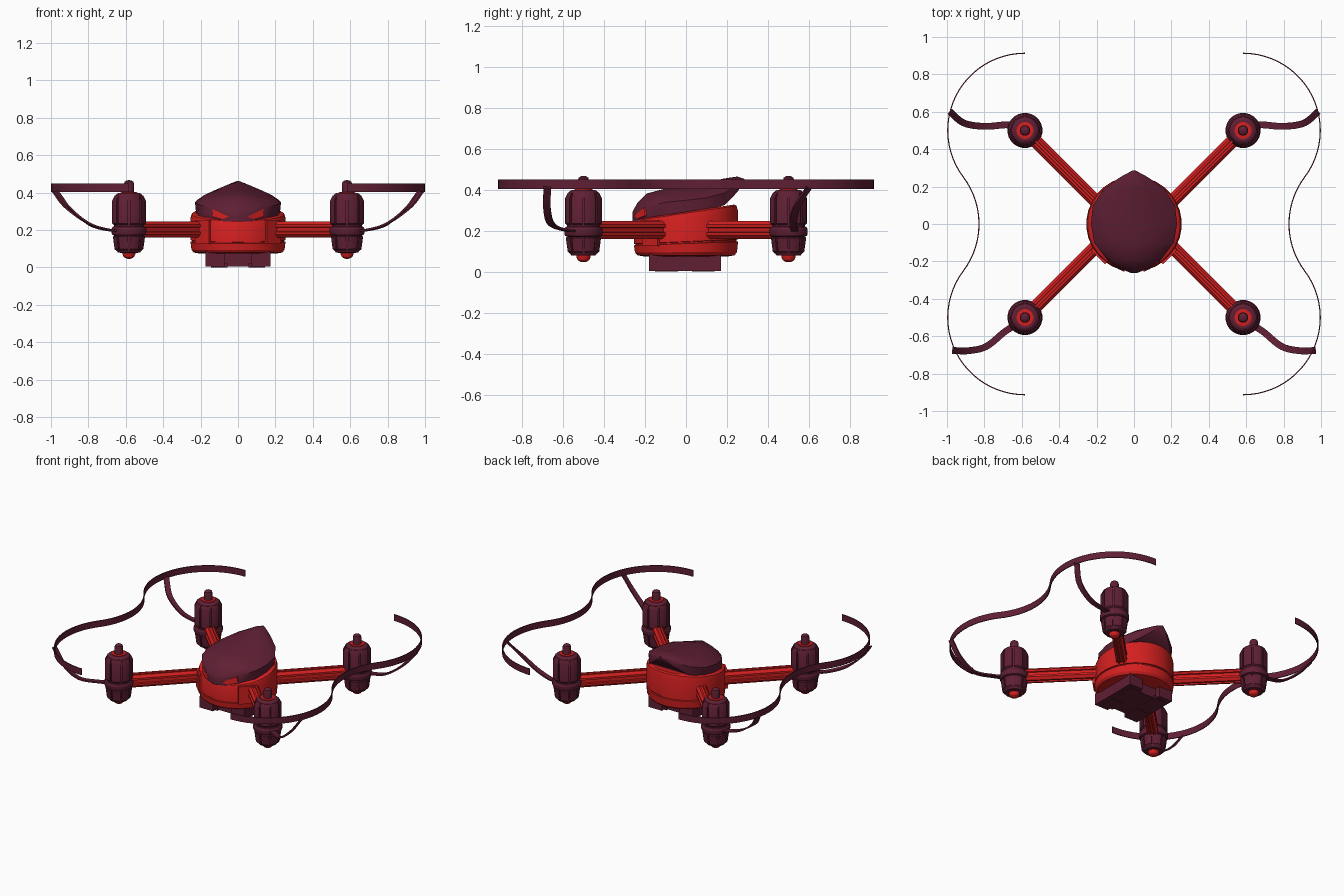
import bpy, bmesh, math
from mathutils import Vector

if "Cube" in bpy.data.objects:
    bpy.data.objects.remove(bpy.data.objects["Cube"])

def material(name, rgb):
    m = bpy.data.materials.new(name)
    m.diffuse_color = (*rgb, 1)
    m.use_nodes = True
    m.node_tree.nodes["Principled BSDF"].inputs["Base Color"].default_value = m.diffuse_color
    return m

RED = material("bright red", (0.66, 0.014, 0.014))
DARK = material("dark maroon", (0.115, 0.014, 0.034))

def make(name, verts, faces, mat, angle=30):
    me = bpy.data.meshes.new(name)
    me.from_pydata([tuple(v) for v in verts], [], faces)
    bm = bmesh.new()
    bm.from_mesh(me)
    bmesh.ops.remove_doubles(bm, verts=bm.verts, dist=1e-5)
    bmesh.ops.recalc_face_normals(bm, faces=bm.faces)
    bm.to_mesh(me)
    bm.free()
    me.materials.append(mat)
    ob = bpy.data.objects.new(name, me)
    bpy.context.collection.objects.link(ob)
    bpy.ops.object.select_all(action='DESELECT')
    ob.select_set(True)
    bpy.context.view_layer.objects.active = ob
    bpy.ops.object.shade_smooth_by_angle(angle=math.radians(angle))
    return ob

def loft(name, rings, mat, angle=30):
    """Bridge equal-sized closed rings and cap both ends."""
    n = len(rings[0])
    verts = [v for r in rings for v in r]
    faces = [(i*n + j, i*n + (j+1) % n, (i+1)*n + (j+1) % n, (i+1)*n + j)
             for i in range(len(rings)-1) for j in range(n)]
    faces += [tuple(range(n)), tuple(range(len(verts)-n, len(verts)))]
    return make(name, verts, faces, mat, angle)

def lathe(name, profile, mat, center=(0, 0), seg=24, warp=None):
    rings = []
    for r, z in profile:
        ring = []
        for k in range(seg):
            a = 2*math.pi*(k + 0.5)/seg
            v = Vector((center[0] + r*math.cos(a), center[1] + r*math.sin(a), z))
            ring.append(warp(v) if warp else v)
        rings.append(ring)
    return loft(name, rings, mat)

def prism(name, outline, z0, z1, mat):
    return loft(name, [[(x, y, z0) for x, y in outline], [(x, y, z1) for x, y in outline]], mat)

def ribbon(name, path, width, thick, mat, upright):
    """Flat strip along a path, standing on edge or lying flat."""
    rings, up = [], Vector((0, 0, 1))
    for i, p in enumerate(path):
        t = (path[min(i+1, len(path)-1)] - path[max(i-1, 0)]).normalized()
        side = t.cross(up).normalized()
        w, n = (up, side) if upright else (side, side.cross(t).normalized())
        w, n = w*width/2, n*thick/2
        rings.append([p+w+n, p-w+n, p-w-n, p+w-n])
    return loft(name, rings, mat)

def smooth_path(pts, steps=6):
    pts = [Vector(p) for p in pts]
    out, q = [], [2*pts[0]-pts[1]] + pts + [2*pts[-1]-pts[-2]]
    for i in range(1, len(q)-2):
        a, b, c, d = q[i-1:i+3]
        for s in range(steps):
            t = s/steps
            out.append(0.5*(2*b + (c-a)*t + (2*a-5*b+4*c-d)*t*t + (3*b-a-3*c+d)*t**3))
    return out + [pts[-1]]

# Body: round shell whose rim slopes up to the rear
def tilt(v):
    k = max(0, min(1, (v.z - 0.09)/0.2))
    v.z += 0.15*v.y*k
    return v
lathe("body_shell", [(0.21, 0.075), (0.238, 0.08), (0.25, 0.095), (0.255, 0.137), (0.247, 0.139),
                     (0.247, 0.145), (0.254, 0.147), (0.254, 0.265), (0.248, 0.285), (0.236, 0.292)],
      RED, seg=32, warp=tilt)

# Hood: stations of y, half width, ridge, side and bottom heights
stations = [(-0.262, 0.015, 0.29, 0.275, 0.245), (-0.237, 0.08, 0.335, 0.295, 0.245),
            (-0.19, 0.145, 0.382, 0.318, 0.25), (-0.1, 0.213, 0.405, 0.338, 0.265),
            (0, 0.23, 0.42, 0.348, 0.28), (0.1, 0.22, 0.436, 0.36, 0.298),
            (0.19, 0.16, 0.455, 0.385, 0.325), (0.25, 0.075, 0.464, 0.42, 0.388),
            (0.285, 0.01, 0.452, 0.445, 0.44)]
def hood_ring(y, w, top, mid, bot):
    half = [(0.97*w, bot), (w, mid), (0.82*w, mid + 0.36*(top-mid)), (0.45*w, mid + 0.72*(top-mid))]
    return ([Vector((x, y, z)) for x, z in half] + [Vector((0, y, top))] +
            [Vector((-x, y, z)) for x, z in reversed(half)])
loft("hood", [hood_ring(*s) for s in stations], DARK, 35)

# Foot block under the body, notched front and back
foot = [(0.07, -0.18), (0.175, -0.18), (0.175, 0.17), (0.07, 0.17), (0.07, 0.13)]
foot = [(0.07, -0.14)] + foot
prism("foot_block", foot + [(-x, y) for x, y in reversed(foot)], 0.004, 0.085, DARK)
for s in (-1, 1):
    for y, n in ((-0.09, "front"), (0.09, "rear")):
        prism("foot_pad_" + n, [(s*(0.1 + dx), y + dy) for dx, dy in
              ((-0.045, -0.06), (0.045, -0.06), (0.045, 0.05), (-0.045, 0.05))], 0, 0.02, DARK)

# Arm section with a groove on every side
quarter = [(0.026, 0.01), (0.035, 0.013), (0.035, 0.026), (0.02, 0.043), (0.009, 0.043), (0.007, 0.034)]
section = (quarter + [(-x, z) for x, z in reversed(quarter)] +
           [(-x, -z) for x, z in quarter] + [(x, -z) for x, z in reversed(quarter)])

for sx in (-1, 1):
    # Eyes on the front of the hood
    def hood_front(x):
        return -0.237 + (x - 0.08)*(0.72 if x > 0.08 else 0.4)
    eye = [(0.135, 0.312), (0.05, 0.272), (0.085, 0.257), (0.14, 0.273)]
    loft("eye", [[(sx*x, hood_front(x) + d, z) for x, z in eye] for d in (-0.007, 0.012)], RED)

    # Propeller guard: arcs around both motors joined by a reverse curve
    R, A = 0.413, math.radians(37)
    half = [(0.583 + R*math.cos(a), 0.5 + R*math.sin(a))
            for a in [math.pi/2 + (-A - math.pi/2)*i/24 for i in range(25)]]
    cx = 0.583 + 0.5/math.tan(A)
    rr = 0.5/math.sin(A) - R
    half += [(cx - rr*math.cos(a), rr*math.sin(a)) for a in [A*(1 - i/8) for i in range(1, 9)]]
    path = half + [(x, -y) for x, y in reversed(half[:-1])]
    ribbon("propeller_guard", [Vector((sx*x, y, 0.426)) for x, y in path], 0.045, 0.006, DARK, True)

    # Guard struts, bent differently front and rear
    front = [(0.63, -0.54, 0.2), (0.69, -0.575, 0.2), (0.79, -0.655, 0.23), (0.89, -0.678, 0.31), (0.968, -0.676, 0.412)]
    rear = [(0.63, 0.525, 0.2), (0.69, 0.53, 0.203), (0.80, 0.522, 0.235), (0.91, 0.54, 0.315), (0.983, 0.6, 0.412)]
    for n, pts in (("front_strut", front), ("rear_strut", rear)):
        ribbon(n, smooth_path([(sx*x, y, z) for x, y, z in pts]), 0.036, 0.01, DARK, False)

    for sy in (-1, 1):
        c = (sx*0.583, sy*0.5)
        # Arm running diagonally from the body to the motor
        d, p = Vector((sx, sy, 0)).normalized(), Vector((-sy, sx, 0)).normalized()
        start, end = Vector((sx*0.16, sy*0.077, 0.203)), Vector((*c, 0.203)) - d*0.05
        loft("arm", [[q + p*w + Vector((0, 0, h)) for w, h in section] for q in (start, end)], RED)
        # Arm root panel on the front corners of the shell
        if sy < 0:
            m = Vector((sx*0.186, -0.171, 0))
            prism("cheek_panel", [(m + p*a + d*b)[:2] for a, b in
                  ((-0.053, -0.06), (0.053, -0.06), (0.053, 0.009), (-0.053, 0.009))], 0.125, 0.25, RED)
        # Motor casing, with raised ribs leaving vertical grooves
        lathe("motor_casing", [(0.04, 0.078), (0.06, 0.08), (0.07, 0.095), (0.078, 0.17), (0.09, 0.175),
                               (0.094, 0.185), (0.094, 0.207), (0.088, 0.217), (0.081, 0.22), (0.081, 0.365),
                               (0.07, 0.39), (0.058, 0.398), (0.042, 0.398)], DARK, c)
        for k in range(8):
            angs = [math.tau*(k + f)/8 for f in (0.08, 0.36, 0.64, 0.92)]
            for n, prof in (("upper_rib", [(0.078, 0.225), (0.09, 0.235), (0.09, 0.358), (0.076, 0.385)]),
                            ("lower_rib", [(0.066, 0.088), (0.077, 0.098), (0.086, 0.165), (0.07, 0.176)])):
                rings = []
                for r, z in prof:
                    rings.append([(c[0] + q*math.cos(a), c[1] + q*math.sin(a), z)
                                  for q, aa in ((r, angs), (0.055, angs[::-1])) for a in aa])
                loft("motor_" + n, rings, DARK)
        # Red collar, shaft and light dome
        lathe("motor_collar", [(0.045, 0.39), (0.045, 0.402), (0.03, 0.403)], RED, c)
        lathe("motor_shaft", [(0.028, 0.39), (0.028, 0.445), (0.024, 0.458), (0.014, 0.465), (0.003, 0.467)], DARK, c, 16)
        lathe("motor_light", [(0.036, 0.085), (0.035, 0.07), (0.028, 0.056), (0.015, 0.048), (0.003, 0.046)], RED, c, 16)
